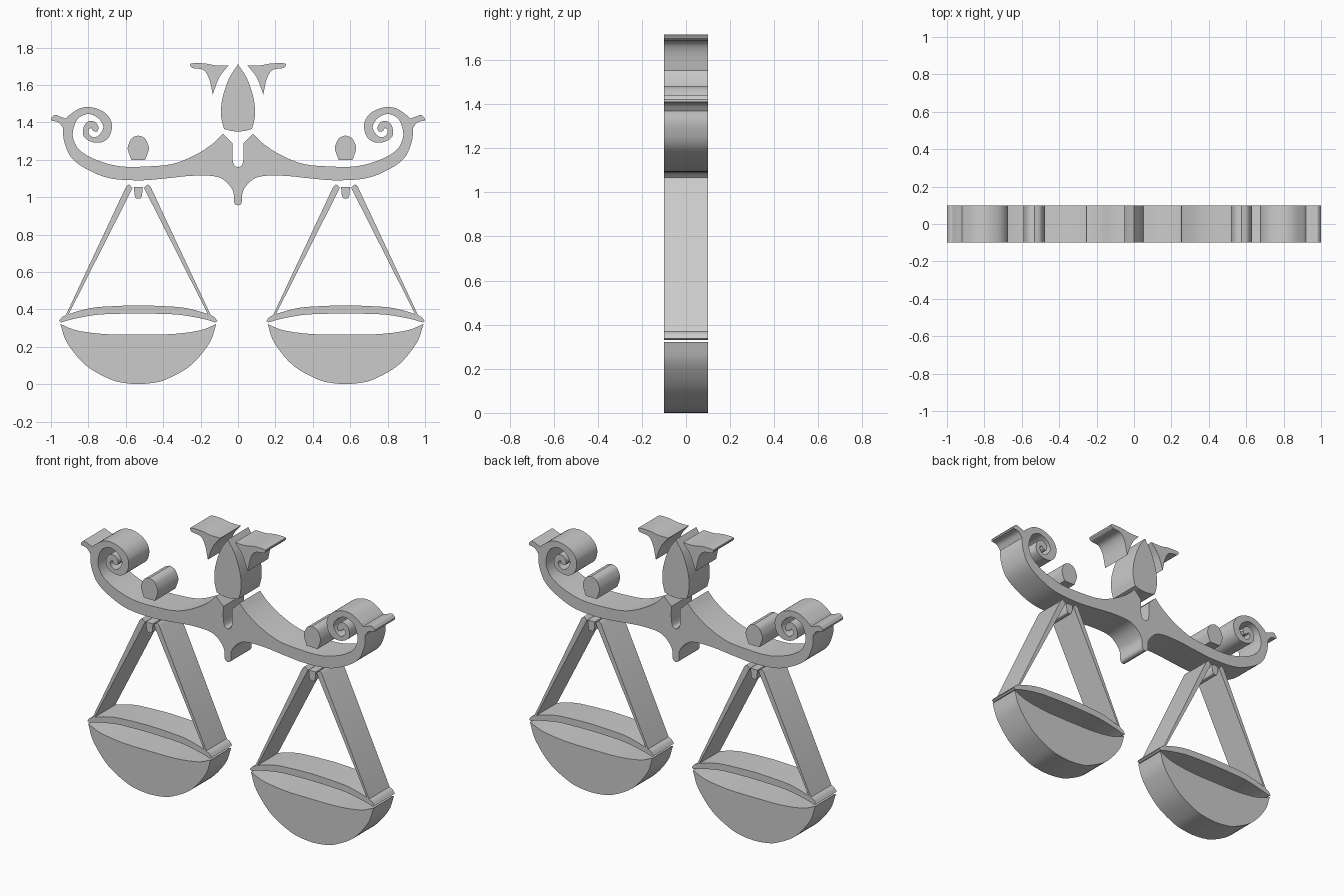
import bpy
import bmesh
import math
from mathutils import Vector

DEPTH = 0.2
STEPS = 5

default_cube = bpy.data.objects.get("Cube")
if default_cube:
    bpy.data.objects.remove(default_cube, do_unlink=True)


def smooth_arc(points):
    """Sample a Catmull-Rom curve through the points; both ends stay sharp corners."""
    pts = [Vector(p) for p in points]
    if len(pts) == 2:
        return pts
    padded = [2 * pts[0] - pts[1]] + pts + [2 * pts[-1] - pts[-2]]
    result = []
    for a, b, c, d in zip(padded, padded[1:], padded[2:], padded[3:]):
        for step in range(STEPS):
            t = step / STEPS
            result.append(0.5 * (2 * b + (c - a) * t
                                 + (2 * a - 5 * b + 4 * c - d) * t ** 2
                                 + (3 * b - a - 3 * c + d) * t ** 3))
    result.append(pts[-1])
    return result


def outline_from(arcs):
    """Join arcs end to end into one outline."""
    outline = []
    for arc in arcs:
        for point in smooth_arc(arc):
            if not outline or (point - outline[-1]).length > 0.0005:
                outline.append(point)
    return outline


def mirrored(outline):
    """Complete a half outline that starts and ends on the centre line."""
    other_half = [Vector((-p.x, p.y)) for p in reversed(outline[1:-1])]
    return outline + other_half


def slab(name, outline, centre=0, flip=1):
    """Extrude a front-facing outline through the full depth."""
    if (outline[0] - outline[-1]).length < 0.0005:
        outline = outline[:-1]
    bm = bmesh.new()
    verts = [bm.verts.new((centre + flip * p.x, -DEPTH / 2, p.y)) for p in outline]
    face = bm.faces.new(verts)
    extruded = bmesh.ops.extrude_face_region(bm, geom=[face], use_keep_orig=True)
    back = [g for g in extruded["geom"] if isinstance(g, bmesh.types.BMVert)]
    bmesh.ops.translate(bm, vec=(0, DEPTH, 0), verts=back)
    bmesh.ops.recalc_face_normals(bm, faces=bm.faces)
    mesh = bpy.data.meshes.new(name)
    bm.to_mesh(mesh)
    bm.free()
    obj = bpy.data.objects.new(name, mesh)
    bpy.context.collection.objects.link(obj)
    bpy.ops.object.select_all(action="DESELECT")
    obj.select_set(True)
    bpy.context.view_layer.objects.active = obj
    bpy.ops.object.shade_smooth_by_angle(angle=math.radians(35))
    return obj


# Beam: slot, upper edge running into the scroll, scroll outside, leaf, underside
slot = [(0, 1.16), (.02, 1.17), (.03, 1.21), (.03, 1.29)]
shoulder = [(.03, 1.29), (.08, 1.34)]
upper_edge = [(.08, 1.34), (.13, 1.29), (.22, 1.23), (.34, 1.18), (.47, 1.165),
              (.63, 1.165), (.76, 1.2), (.845, 1.25), (.88, 1.31), (.88, 1.365),
              (.855, 1.42), (.8, 1.445), (.745, 1.42), (.72, 1.375), (.74, 1.335),
              (.77, 1.32), (.795, 1.335), (.8, 1.36), (.785, 1.37)]
scroll_tip = [(.785, 1.37), (.775, 1.355), (.755, 1.35), (.745, 1.365)]
scroll_outside = [(.745, 1.365), (.75, 1.385), (.77, 1.405), (.8, 1.405), (.825, 1.375),
                  (.825, 1.325), (.78, 1.295), (.725, 1.295), (.685, 1.33),
                  (.675, 1.395), (.71, 1.45), (.78, 1.48), (.845, 1.475),
                  (.9, 1.44), (.92, 1.42)]
leaf_top = [(.92, 1.42), (.95, 1.43), (.98, 1.44), (1, 1.42)]
leaf_bottom = [(1, 1.41), (.96, 1.4), (.935, 1.37)]
underside = [(.935, 1.37), (.93, 1.3), (.89, 1.21), (.8, 1.145), (.68, 1.1), (.52, 1.09),
             (.39, 1.1), (.23, 1.115), (.1, 1.105), (.03, 1.04), (.02, .97), (0, .955)]
slab("beam", mirrored(outline_from([slot, shoulder, upper_edge, scroll_tip,
                                    scroll_outside, leaf_top, leaf_bottom, underside])))

# Central bud
bud_side = [(0, 1.71), (.05, 1.63), (.085, 1.52), (.09, 1.43), (.075, 1.365)]
bud_base = [(.075, 1.365), (.04, 1.355), (0, 1.35)]
slab("central_bud", mirrored(outline_from([bud_side, bud_base])))

# Petals either side of the bud
petal = outline_from([
    [(.05, 1.705), (.12, 1.705), (.18, 1.715), (.25, 1.715), (.255, 1.7)],
    [(.255, 1.7), (.24, 1.69), (.185, 1.68), (.155, 1.635), (.135, 1.55)],
    [(.135, 1.55), (.1, 1.64), (.05, 1.705)]])
for side, flip in (("left", 1), ("right", -1)):
    slab(side + "_petal", petal, flip=flip)

# Hanging assembly, drawn around its own centre line
knob = mirrored(outline_from([
    [(0, 1.33), (.035, 1.315), (.056, 1.27), (.052, 1.24), (.037, 1.2)],
    [(.037, 1.2), (0, 1.2)]]))
pin = mirrored(outline_from([
    [(0, 1.055), (.024, 1.055)],
    [(.024, 1.055), (.02, 1.01)],
    [(.02, 1.01), (.013, .995), (0, .993)]]))
strap = outline_from([
    [(.03, 1.05), (.05, 1.067), (.066, 1.055)],
    [(.066, 1.055), (.387, .37)],
    [(.387, .37), (.376, .367)],
    [(.376, .367), (.03, 1.05)]])
rim = mirrored(outline_from([
    [(0, .422), (.14, .417), (.26, .406), (.39, .368), (.424, .338)],
    [(.424, .338), (.412, .33)],
    [(.412, .33), (.35, .348), (.23, .37), (.12, .376), (0, .378)]]))
bowl = mirrored(outline_from([
    [(0, .265), (.18, .268), (.33, .288), (.417, .322)],
    [(.417, .322), (.38, .22), (.28, .1), (.15, .026), (.07, .006), (0, 0)]]))

for side, centre in (("left", .575), ("right", -.533)):
    slab(side + "_knob", knob, centre)
    slab(side + "_pin", pin, centre)
    slab(side + "_outer_strap", strap, centre, math.copysign(1, centre))
    slab(side + "_inner_strap", strap, centre, -math.copysign(1, centre))
    slab(side + "_pan_rim", rim, centre)
    slab(side + "_pan_bowl", bowl, centre)
